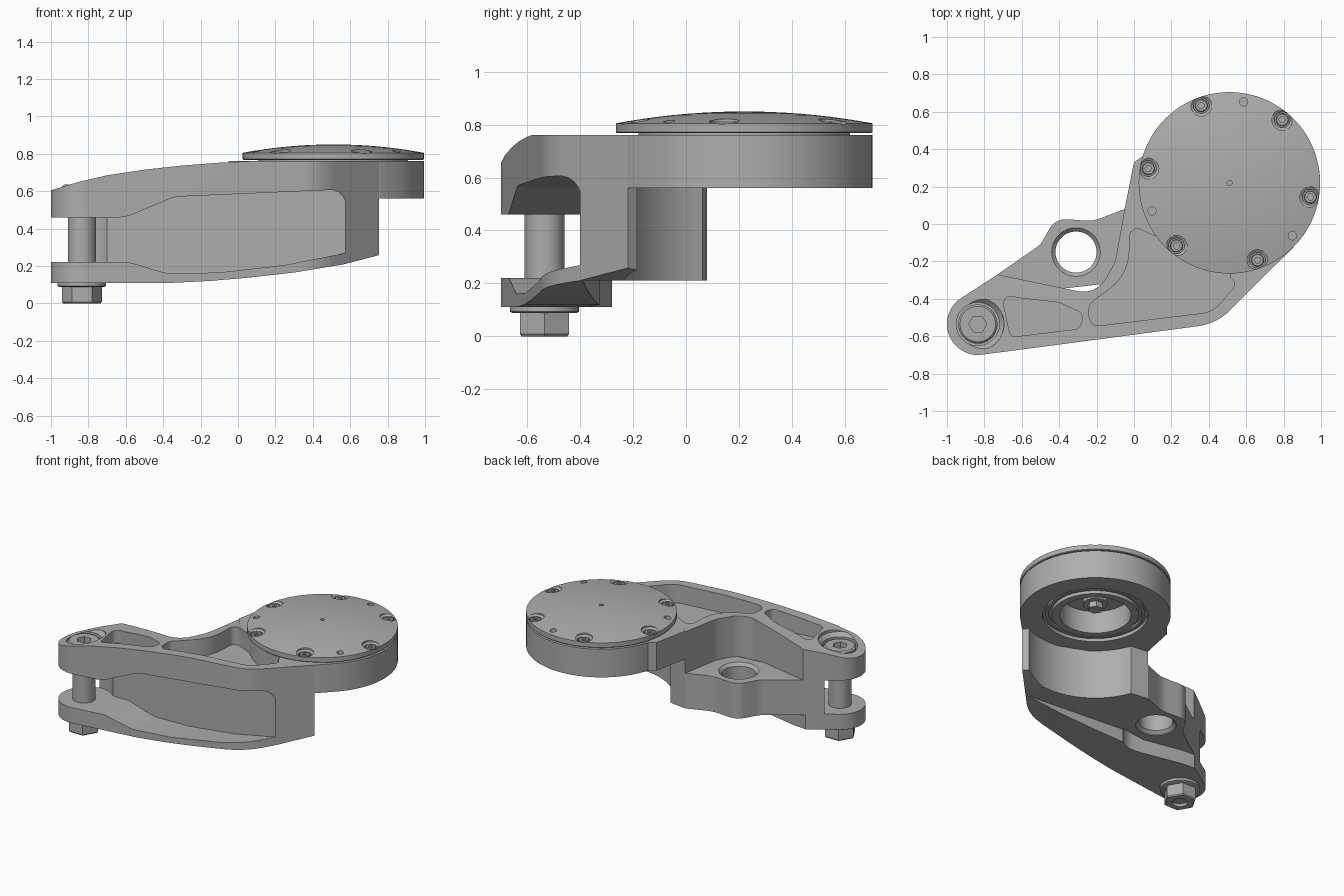
import bpy, bmesh, math
from mathutils import Vector

if "Cube" in bpy.data.objects:
    bpy.data.objects.remove(bpy.data.objects["Cube"])

metal = bpy.data.materials.new("grey metal")
metal.use_nodes = True
metal.diffuse_color = (0.42, 0.42, 0.42, 1)
metal.node_tree.nodes["Principled BSDF"].inputs["Base Color"].default_value = (0.42, 0.42, 0.42, 1)

HUB = (0.51, 0.22)      # axis of the round cap
PIN = (-0.835, -0.535)  # axis of the clevis bolt
LUG = (-0.31, -0.15)    # axis of the side lug hole


def add(name, bm):
    bmesh.ops.recalc_face_normals(bm, faces=bm.faces)
    mesh = bpy.data.meshes.new(name)
    bm.to_mesh(mesh)
    bm.free()
    mesh.materials.append(metal)
    ob = bpy.data.objects.new(name, mesh)
    bpy.context.collection.objects.link(ob)
    return ob


def arc(c, r, a0, a1, n=24):
    return [(c[0] + r * math.cos(math.radians(a0 + (a1 - a0) * i / n)),
             c[1] + r * math.sin(math.radians(a0 + (a1 - a0) * i / n))) for i in range(n + 1)]


def rounded(points, n=8):
    """Outline whose corners given as (x, y, radius) are filleted."""
    out = []
    for i, p in enumerate(points):
        b = Vector(p[:2])
        if len(p) == 2:
            out.append(tuple(b))
            continue
        u = (Vector(points[i - 1][:2]) - b).normalized()
        v = (Vector(points[(i + 1) % len(points)][:2]) - b).normalized()
        half = u.angle(v) / 2
        c = b + (u + v).normalized() * p[2] / math.sin(half)
        s = b + u * p[2] / math.tan(half) - c
        e = b + v * p[2] / math.tan(half) - c
        turn = s.angle_signed(e)
        a = math.atan2(s.y, s.x)
        for k in range(n + 1):
            t = a - turn * k / n
            out.append((c.x + p[2] * math.cos(t), c.y + p[2] * math.sin(t)))
    return out


def prism(name, outline, lo, hi, side=False):
    """Extrude an xy outline along z, or an xz outline along y."""
    bm = bmesh.new()
    place = (lambda p, h: (p[0], h, p[1])) if side else (lambda p, h: (p[0], p[1], h))
    face = bm.faces.new([bm.verts.new(place(p, lo)) for p in outline])
    ext = bmesh.ops.extrude_face_region(bm, geom=[face])["geom"]
    move = (0, hi - lo, 0) if side else (0, 0, hi - lo)
    bmesh.ops.translate(bm, vec=move, verts=[g for g in ext if isinstance(g, bmesh.types.BMVert)])
    return add(name, bm)


def lathe(name, c, profile, n=48, start=0):
    """Closed turned solid from (radius, z) points."""
    bm = bmesh.new()
    rings = [[bm.verts.new((x, y, z)) for x, y in arc(c, r, start, start + 360, n)[:-1]] for r, z in profile]
    for low, high in zip(rings, rings[1:]):
        for i in range(n):
            bm.faces.new((low[i], low[(i + 1) % n], high[(i + 1) % n], high[i]))
    bm.faces.new(rings[0])
    bm.faces.new(rings[-1])
    return add(name, bm)


def combine(ob, tool, operation="DIFFERENCE"):
    mod = ob.modifiers.new("cut", "BOOLEAN")
    mod.operation, mod.solver, mod.object = operation, "EXACT", tool
    bpy.context.view_layer.objects.active = ob
    bpy.ops.object.modifier_apply(modifier=mod.name)
    bpy.data.objects.remove(tool)


# Bracket body: plan outline trimmed by the curved side profile
plan = (arc(PIN, 0.165, 122, 277)
        + rounded([(-0.6, -0.671), (0.443, -0.533, 0.3), (0.57, -0.405), (0.755, -0.22)])
        + arc(HUB, 0.46, -62, -160)
        + rounded([(-0.05, 0.08), (-0.1, -0.2, 0.2), (-0.2, -0.38, 0.14), (-0.73, -0.27)]))
body = prism("bracket_body", plan, 0, 1)
profile = [(-1.1, 0.11), (-0.35, 0.11), (-0.15, 0.12), (0.05, 0.137), (0.3, 0.165), (0.57, 0.21), (0.8, 0.27),
           (0.8, 0.76), (0.06, 0.76), (-0.1, 0.752), (-0.3, 0.737), (-0.5, 0.715), (-0.7, 0.685),
           (-0.85, 0.65), (-1.0, 0.605), (-1.1, 0.57)]
combine(body, prism("side_trim", profile, -1, 1, True), "INTERSECT")

# Front recess that leaves the two flanges, and the clevis gap
recess = rounded([(-1.1, 0.22), (-0.58, 0.22, 0.2), (-0.38, 0.16, 0.2), (-0.1, 0.165), (0.25, 0.205),
                  (0.58, 0.27), (0.575, 0.61, 0.08), (-0.34, 0.57, 0.2), (-0.6, 0.46, 0.2), (-1.1, 0.46)])
combine(body, prism("recess_cut", recess, -1, -0.4, True))
combine(body, lathe("clevis_cut", PIN, [(0.19, 0.22), (0.19, 0.46)]))
combine(body, prism("step_cut", [(-0.8, -0.275), (0.57, -0.39), (0.9, -0.3), (0.9, 1), (-0.8, 1)], 0, 0.21))

# Deck under the cap and the side lug
deck = arc(HUB, 0.485, -45, 163, 72) + [(0, 0.33), (-0.05, 0.08), (0.1, -0.1), (0.6, -0.3), (0.76, -0.216)]
combine(body, prism("deck", deck, 0.56, 0.76), "UNION")
lug = rounded([(-0.73, -0.27), (-0.5, -0.11, 0.12), (-0.42, 0.03, 0.1), (-0.22, 0.015, 0.2),
               (-0.05, 0.08), (0.02, -0.3), (-0.6, -0.37)])
combine(body, prism("lug", lug, 0.21, 0.46), "UNION")
combine(body, lathe("lug_hole", LUG, [(0.13, 0.15), (0.13, 0.215), (0.11, 0.235),
                                      (0.11, 0.44), (0.13, 0.46), (0.13, 0.5)]))

# Weight-saving pockets in the top
big = (rounded([(-0.02, 0.0, 0.04), (-0.03, -0.27, 0.25), (-0.24, -0.43, 0.05), (-0.24, -0.55, 0.05),
                (0.42, -0.47, 0.15), (0.56, -0.31, 0.04)]) + arc(HUB, 0.47, -90, -140, 12))
combine(body, prism("large_pocket", big, 0.63, 1))
small = rounded([(-0.71, -0.37, 0.04), (-0.62, -0.395, 0.05), (-0.4, -0.42, 0.12),
                 (-0.27, -0.48, 0.04), (-0.29, -0.56, 0.04), (-0.66, -0.605, 0.03)])
combine(body, prism("small_pocket", small, 0.6, 1))

# Bolt counterbore, hub cavity and seal groove
combine(body, lathe("counterbore", PIN, [(0.115, 0.57), (0.115, 0.64), (0.14, 0.665), (0.14, 0.9)]))
combine(body, lathe("hub_cavity", HUB, [(0.23, 0.5), (0.23, 0.72)]))
groove = lathe("groove", HUB, [(0.34, 0.5), (0.34, 0.585)])
combine(groove, lathe("groove_core", HUB, [(0.28, 0.4), (0.28, 0.7)]))
combine(body, groove)
seal = lathe("hub_seal", HUB, [(0.32, 0.57), (0.32, 0.6)])
combine(seal, lathe("seal_core", HUB, [(0.3, 0.5), (0.3, 0.7)]))
lathe("hub_stud", HUB, [(0.05, 0.6), (0.05, 0.64)], 6)
lathe("hub_washer", HUB, [(0.08, 0.64), (0.08, 0.73)])

# Domed round cap with its spacer
lathe("cap_spacer", HUB, [(0.4, 0.755), (0.4, 0.775)], 96)
dome = [(0.485 * math.cos(a), 0.805 + 0.045 * (1 - math.cos(a) ** 2))
        for a in (math.radians(d) for d in range(0, 89, 8))]
cap = lathe("cap", HUB, [(0.48, 0.768), (0.485, 0.772)] + dome, 96)
combine(cap, lathe("centre_hole", HUB, [(0.014, 0.82), (0.014, 0.9)], 16))
for k in range(6):
    spot = arc(HUB, 0.44, 50 + 60 * k, 0, 1)[0]
    combine(cap, lathe("screw_bore", spot, [(0.042, 0.78), (0.042, 0.8), (0.056, 0.81), (0.056, 0.9)], 32))
    screw = lathe("cap_screw", spot, [(0.034, 0.775), (0.034, 0.8), (0.03, 0.804)], 24)
    combine(screw, lathe("screw_socket", spot, [(0.018, 0.788), (0.018, 0.9)], 6))
for k in range(3):
    spot = arc(HUB, 0.44, 80 + 120 * k, 0, 1)[0]
    combine(cap, lathe("dowel_hole", spot, [(0.022, 0.79), (0.022, 0.9)], 24))

# Clevis bolt, washer and nut
bolt = lathe("clevis_bolt", PIN, [(0.075, 0.1), (0.075, 0.57), (0.105, 0.57), (0.105, 0.625), (0.095, 0.635)])
combine(bolt, lathe("bolt_socket", PIN, [(0.048, 0.59), (0.048, 0.8)], 6))
lathe("nut_washer", PIN, [(0.12, 0.088), (0.13, 0.093), (0.13, 0.11)])
nut = lathe("nut", PIN, [(0.1, 0), (0.107, 0.008), (0.107, 0.09)], 6)
combine(nut, lathe("nut_hole", PIN, [(0.05, -0.1), (0.05, 0.02)], 32))

# Smooth shading with sharp edges kept
for ob in bpy.data.objects:
    if ob.type == "MESH":
        bpy.ops.object.select_all(action="DESELECT")
        ob.select_set(True)
        bpy.context.view_layer.objects.active = ob
        bpy.ops.object.shade_smooth_by_angle(angle=math.radians(28))
